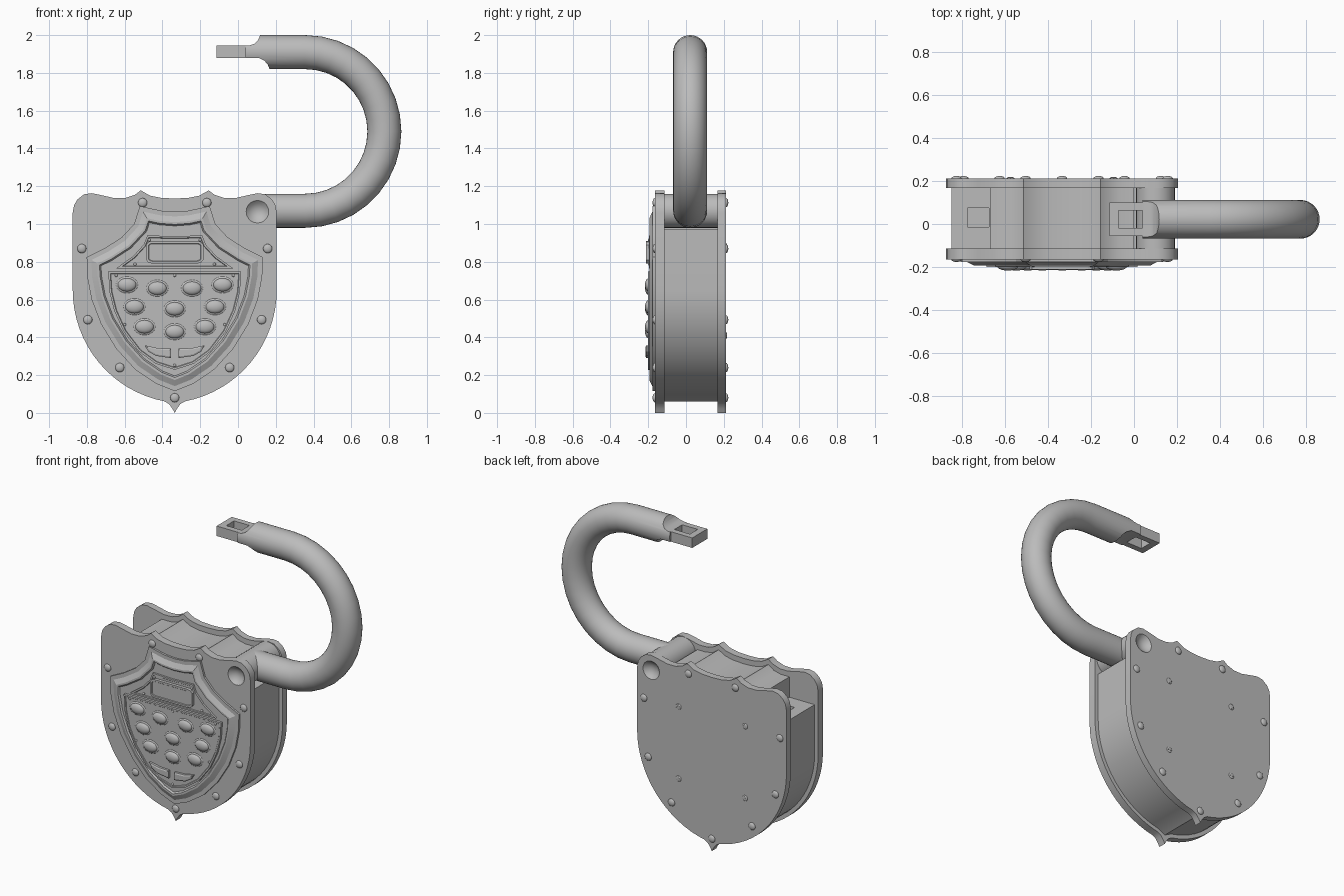
import bpy, bmesh
from math import sin, cos, pi, radians
from mathutils import Vector, Matrix

if "Cube" in bpy.data.objects:
    bpy.data.objects.remove(bpy.data.objects["Cube"])

CX = -0.335          # centre line of the lock body
FRONT, BACK = -0.165, 0.212
ARM_Y, ARM_R = 0.022, 0.09

steel = bpy.data.materials.new("grey_steel")
steel.use_nodes = True
steel.diffuse_color = (0.5, 0.5, 0.5, 1)
steel.node_tree.nodes["Principled BSDF"].inputs["Base Color"].default_value = (0.5, 0.5, 0.5, 1)


def finish(name, bm):
    mesh = bpy.data.meshes.new(name)
    bm.to_mesh(mesh)
    bm.free()
    mesh.materials.append(steel)
    obj = bpy.data.objects.new(name, mesh)
    bpy.context.collection.objects.link(obj)
    return obj


def activate(obj):
    bpy.ops.object.select_all(action='DESELECT')
    obj.select_set(True)
    bpy.context.view_layer.objects.active = obj


def smooth(obj, angle=30):
    activate(obj)
    bpy.ops.object.shade_smooth_by_angle(angle=radians(angle))
    return obj


def cut(obj, *cutters):
    for cutter in cutters:
        cutter.hide_render = True
        mod = obj.modifiers.new("cut", 'BOOLEAN')
        mod.operation, mod.solver, mod.object = 'DIFFERENCE', 'EXACT', cutter
        activate(obj)
        bpy.ops.object.modifier_apply(modifier=mod.name)
        bpy.data.objects.remove(cutter)


def mirrored(half):
    """Close a half outline (offset from centre line, z) into a full one."""
    other = [(-x, z) for x, z in reversed(half) if x > 1e-6]
    return [(CX + x, z) for x, z in half + other]


def prism(name, pts, y0, y1, insets=()):
    """Extrude an xz outline from y0 (front) to y1; inset the front face in steps."""
    bm = bmesh.new()
    front = [bm.verts.new((x, y0, z)) for x, z in pts]
    back = [bm.verts.new((x, y1, z)) for x, z in pts]
    face = bm.faces.new(front)
    bm.faces.new(back[::-1])
    for i in range(len(pts)):
        j = (i + 1) % len(pts)
        bm.faces.new((front[j], front[i], back[i], back[j]))
    bmesh.ops.recalc_face_normals(bm, faces=bm.faces[:])
    for thickness, depth in insets:
        bmesh.ops.inset_region(bm, faces=[face], thickness=thickness, depth=depth,
                               use_even_offset=True, use_boundary=True)
    return finish(name, bm)


def box(name, x, y, z):
    return prism(name, [(x[0], z[0]), (x[1], z[0]), (x[1], z[1]), (x[0], z[1])], *y)


def domes(name, spots, y, rx, ry, rz):
    """Flattened balls centred on the plane y, all in one object."""
    bm = bmesh.new()
    for x, z in spots:
        place = (Matrix.Translation((x, y, z)) @ Matrix.Diagonal((rx, ry, rz, 1))
                 @ Matrix.Rotation(pi / 2, 4, 'X'))
        bmesh.ops.create_uvsphere(bm, u_segments=20, v_segments=10, radius=1, matrix=place)
    return smooth(finish(name, bm), 60)


def rod(name, path, radius, sides=32):
    """Round bar along a path lying in an xz plane."""
    bm = bmesh.new()
    rings = []
    for i, p in enumerate(path):
        t = (path[min(i + 1, len(path) - 1)] - path[max(i - 1, 0)]).normalized()
        u = Vector((0, 1, 0))
        v = t.cross(u)
        rings.append([bm.verts.new(p + radius * (cos(a) * u + sin(a) * v))
                      for a in (2 * pi * k / sides for k in range(sides))])
    for a, b in zip(rings, rings[1:]):
        for k in range(sides):
            n = (k + 1) % sides
            bm.faces.new((a[k], a[n], b[n], b[k]))
    bm.faces.new(rings[0])
    bm.faces.new(rings[-1])
    bmesh.ops.recalc_face_normals(bm, faces=bm.faces[:])
    return finish(name, bm)


def lower_arc(radius, end, steps=16):
    return [(-0.06 + radius * cos(radians(end * i / steps)),
             0.65 - radius * sin(radians(end * i / steps))) for i in range(steps + 1)]


def both(*spots):
    """Mirror (offset, z) spots across the centre line."""
    return [(CX + s * x, z) for x, z in spots for s in ((1, -1) if x else (1,))]


# Front and back plates with a dimple over the hinge
plate = mirrored([(0, 1.135), (.07, 1.138), (.13, 1.15), (.18, 1.178), (.21, 1.155),
                  (.26, 1.138), (.32, 1.137), (.39, 1.153), (.44, 1.163), (.48, 1.157),
                  (.515, 1.13), (.533, 1.1), (.54, 1.06)] + lower_arc(.6, 79)
                 + [(.03, .047), (.012, .022), (0, 0)])
for name, y0, y1, outer in (("front_plate", FRONT, -.115, FRONT - .045),
                            ("back_plate", .167, BACK, BACK + .045)):
    p = prism(name, plate, y0, y1)
    cut(p, domes("dimple_cutter", [(.103, 1.065)], outer, .075, .075, .075))
    smooth(p)

# Body between the plates, notched for both shackle ends
body = prism("body", mirrored([(0, 1.1), (.07, 1.103), (.13, 1.115), (.18, 1.143),
                               (.22, 1.115), (.27, 1.103), (.333, 1.103), (.333, .97),
                               (.515, .97)] + lower_arc(.575, 79) + [(0, .06)]), -.115, .167)
cut(body, box("slot_cutter", (-.775, -.675), (-.015, .075), (.6, 1.05)))
smooth(body)

# Rivets on both plates
rivets = both((.17, 1.113), (.492, .87), (.46, .493), (.291, .24), (0, .08))
domes("front_rivets", rivets, FRONT, .024, .012, .024)
domes("back_rivets", rivets, BACK, .024, .012, .024)

# Cross-headed screws on the back
for i, (x, z) in enumerate(both((.24, .88), (.24, .41))):
    domes(f"back_screw_{i}", [(x, z)], BACK, .019, .005, .019)
    for w, h in ((.014, .003), (.003, .014)):
        box(f"back_screw_cross_{i}", (x - w, x + w), (BACK, BACK + .006), (z - h, z + h))

# Raised stepped shield
smooth(prism("shield_frame", mirrored(
    [(0, 1.065), (.07, 1.07), (.185, 1.095), (.215, 1.0), (.28, .93), (.37, .872),
     (.466, .825), (.463, .72), (.44, .6), (.39, .47), (.31, .34), (.21, .23),
     (.1, .155), (0, .115)]), -.178, -.16,
    [(.025, 0), (.03, .016), (.012, 0), (.008, -.01)]), 25)

# Upper panel and display
rim = [(.01, 0), (.003, -.004)]
prism("display_panel", mirrored([(0, .935), (.145, .94), (.165, .89), (.22, .83),
                                 (.31, .765), (0, .765)]), -.197, -.175, rim)
corners = [(.12, .91), (.14, .905), (.152, .89), (.152, .81), (.14, .797), (.12, .79)]
prism("display", mirrored(corners), -.213, -.19, [(.012, 0), (.003, -.004)])

# Keypad panel and keys
prism("keypad_panel", mirrored([(0, .748), (.352, .748), (.345, .64), (.32, .54), (.27, .43),
                                (.19, .325), (.1, .26), (0, .228)]), -.2, -.175, rim)
keys = both((.253, .678), (.092, .66), (.213, .562), (0, .551), (.16, .456), (0, .43))
domes("key_rims", keys, -.196, .058, .007, .044)
domes("keys", keys, -.196, .05, .021, .036)
for side, s in (("left", 1), ("right", -1)):
    prism(f"{side}_lower_key", [(CX + s * x, z) for x, z in
                                ((.02, .34), (.09, .343), (.16, .358), (.14, .325),
                                 (.1, .302), (.02, .29))], -.211, -.19, [(.008, .004)])

# Tiny panel screws
domes("panel_screws", both((.31, .728), (0, .728), (.265, .467), (0, .252),
                           (.135, .915), (.21, .787)), -.195, .008, .006, .008)

# Shackle: hooked bar, scooped down at its free end
arc = [Vector((.355 + .42 * sin(a), ARM_Y, 1.49 - .42 * cos(a)))
       for a in (pi * i / 18 for i in range(19))]
shackle = rod("shackle", [Vector((.1, ARM_Y, 1.07))] + arc + [Vector((.04, ARM_Y, 1.91))], ARM_R)
cut(shackle,
    prism("upper_scoop", [(0, 2.1), (0, 1.945), (.06, 1.945), (.085, 1.953), (.105, 1.972),
                          (.12, 2.005), (.12, 2.1)], -.2, .2),
    prism("lower_scoop", [(0, 1.75), (0, 1.88), (.11, 1.88), (.14, 1.864), (.157, 1.845),
                          (.17, 1.812), (.17, 1.75)], -.2, .2))
smooth(shackle, 35)

# Latch tongue with its window
tongue = box("latch_tongue", (-.115, .075), (ARM_Y - .078, ARM_Y + .078), (1.88, 1.945))
cut(tongue, box("window_cutter", (-.072, .047), (ARM_Y - .04, ARM_Y + .04), (1.8, 2)))

# Hinge barrel across the body
barrel = [(.1 + ARM_R * cos(2 * pi * i / 32), 1.07 + ARM_R * sin(2 * pi * i / 32)) for i in range(32)]
smooth(prism("hinge_barrel", barrel, -.115, .167))
